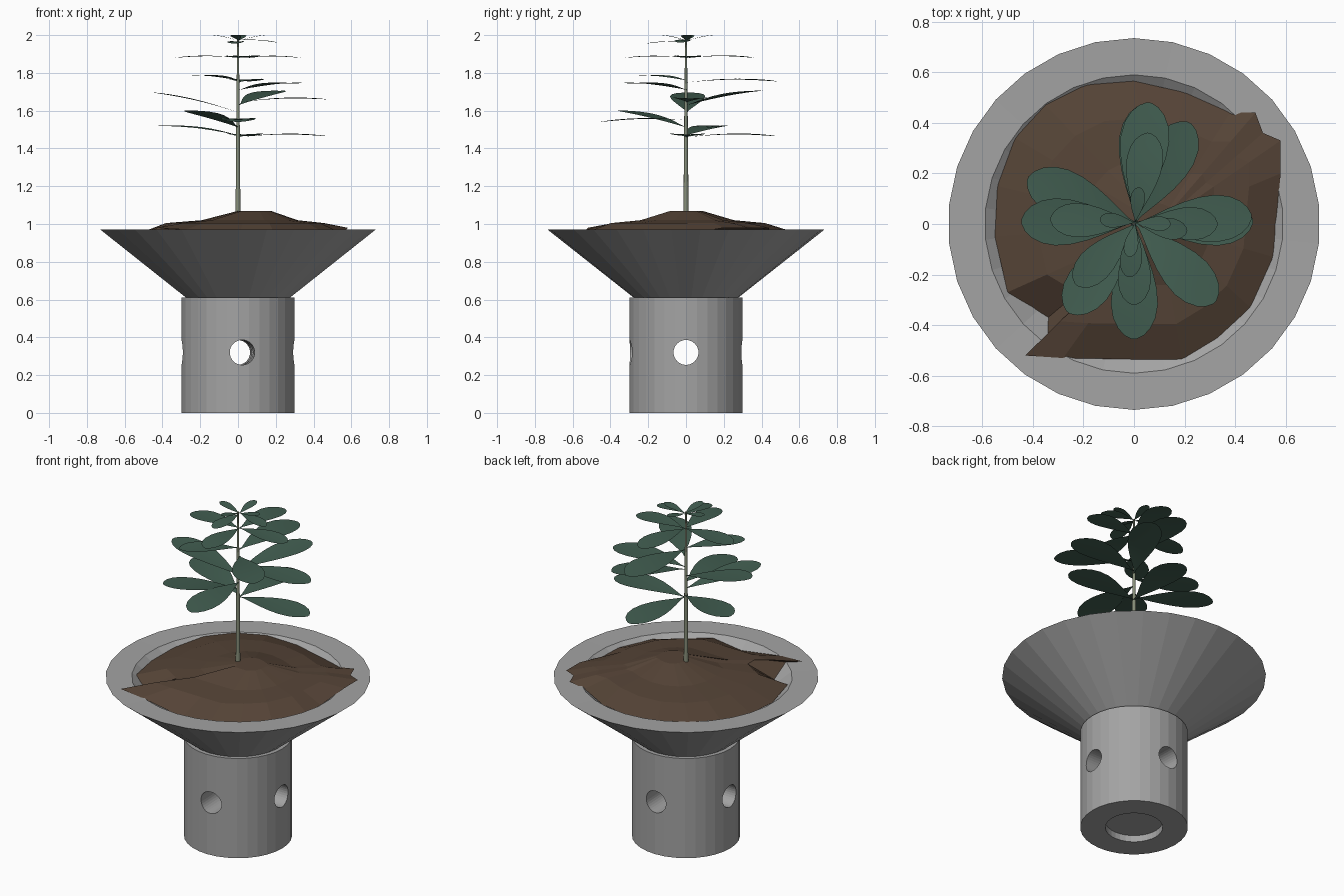
import bpy, bmesh, math
from mathutils import Vector, Matrix

if "Cube" in bpy.data.objects:
    bpy.data.objects.remove(bpy.data.objects["Cube"])


def material(name, rgb):
    m = bpy.data.materials.new(name)
    m.diffuse_color = (*rgb, 1)
    m.use_nodes = True
    m.node_tree.nodes["Principled BSDF"].inputs["Base Color"].default_value = m.diffuse_color
    return m


CONCRETE = material("grey concrete", (0.37, 0.37, 0.37))
SOIL = material("brown soil", (0.092, 0.058, 0.038))
STEM = material("stem green", (0.24, 0.27, 0.19))
LEAF = material("leaf green", (0.054, 0.112, 0.082))


def add_object(name, bm, mat, smooth=None):
    bmesh.ops.recalc_face_normals(bm, faces=bm.faces)
    mesh = bpy.data.meshes.new(name)
    bm.to_mesh(mesh)
    bm.free()
    mesh.materials.append(mat)
    ob = bpy.data.objects.new(name, mesh)
    bpy.context.collection.objects.link(ob)
    if smooth:
        bpy.ops.object.select_all(action='DESELECT')
        bpy.context.view_layer.objects.active = ob
        ob.select_set(True)
        bpy.ops.object.shade_smooth_by_angle(angle=math.radians(smooth))
    return ob


def lathe(name, profile, sides, mat, smooth=None):
    """Closed solid of revolution; both profile ends are capped."""
    bm = bmesh.new()
    rings = []
    for r, z in profile:
        rings.append([bm.verts.new((r * math.sin(2 * math.pi * i / sides),
                                    r * math.cos(2 * math.pi * i / sides), z))
                      for i in range(sides)])
    for a, b in zip(rings, rings[1:]):
        for i in range(sides):
            j = (i + 1) % sides
            bm.faces.new((a[i], a[j], b[j], b[i]))
    bm.faces.new(rings[0])
    bm.faces.new(rings[-1])
    return add_object(name, bm, mat, smooth)


# Pedestal: solid drum with a shallow recess underneath
pedestal = lathe("pedestal", [(0.16, 0.04), (0.16, 0), (0.30, 0), (0.30, 0.61)], 32, CONCRETE)

# Two crossing round holes through the pedestal
for k in range(2):
    bm = bmesh.new()
    yaw = math.radians(2.4 if k == 0 else 90)
    off = (0.01, 0, 0.32) if k == 0 else (0, 0, 0.32)
    bmesh.ops.create_cone(bm, cap_ends=True, segments=32, radius1=0.066, radius2=0.066, depth=1,
                          matrix=Matrix.Translation(off) @ Matrix.Rotation(yaw, 4, 'Z')
                          @ Matrix.Rotation(math.pi / 2, 4, 'X'))
    cutter = add_object("hole_cutter", bm, CONCRETE)
    mod = pedestal.modifiers.new("hole", 'BOOLEAN')
    mod.object, mod.operation, mod.solver = cutter, 'DIFFERENCE', 'EXACT'
    bpy.context.view_layer.objects.active = pedestal
    bpy.ops.object.modifier_apply(modifier=mod.name)
    bpy.data.objects.remove(cutter)

# Flared bowl with a broad flat rim
lathe("bowl", [(0.27, 0.605), (0.735, 0.972), (0.59, 0.97), (0.20, 0.67)], 30, CONCRETE)

# Soil: ragged low-poly mound spilling over the rim in two places
outline = [(0, .565), (.2, .52), (.38, .44), (.48, .44), (.51, .36), (.58, .33), (.58, .2),
           (.56, 0), (.55, -.13), (.46, -.33), (.33, -.45), (.19, -.535), (0, -.535),
           (-.28, -.53), (-.43, -.52), (-.34, -.48), (-.34, -.37), (-.4, -.33), (-.5, -.27),
           (-.55, -.05), (-.54, .15), (-.47, .34), (-.35, .47), (-.19, .55)]
bm = bmesh.new()
centre = Vector((0.1, 0, 0))
rings = []
for f, z in ((1, None), (0.74, 1.005), (0.45, 1.02), (0.15, 1.07)):
    ring = []
    for x, y in outline:
        r = math.hypot(x, y)
        p = centre.lerp(Vector((x, y, 0)), f)
        p.z = z or (0.98 if r > 0.605 else 0.97 - max(0, 0.59 - r) * 0.77)
        ring.append(bm.verts.new(p))
    rings.append(ring)
n = len(outline)
for a, b in zip(rings, rings[1:]):
    for i in range(n):
        j = (i + 1) % n
        bm.faces.new((a[i], a[j], b[j], b[i]))
bm.faces.new(rings[-1])
add_object("soil", bm, SOIL)

# Stem
lathe("stem", [(0.014, 1.0), (0.010, 1.5), (0.005, 1.98)], 10, STEM, 40)

# Leaves: paddle shape from the stem to a tip, gently arched
SHAPE = [(0, .008), (.06, .014), (.15, .05), (.28, .105), (.42, .155), (.56, .19), (.7, .202),
         (.82, .182), (.91, .138), (.97, .08), (1, .02)]


def leaf(name, base_z, tip):
    tip = Vector(tip)
    base = Vector((0.005, 0.005, base_z))
    length = (tip - base).length
    side = Vector((-(tip - base).y, (tip - base).x, 0)).normalized()
    bm = bmesh.new()
    rows = []
    for t, w in SHAPE:
        p = base.lerp(tip, t)
        p.z += 0.025 * length * math.sin(math.pi * t)
        lift = Vector((0, 0, 0.05 * w * length))
        rows.append([bm.verts.new(p + side * w * length * s + lift * abs(s)) for s in (-1, 0, 1)])
    for a, b in zip(rows, rows[1:]):
        for i in range(2):
            bm.faces.new((a[i], a[i + 1], b[i + 1], b[i]))
    bm.normal_update()
    add_object(name, bm, LEAF, 40)


LEAVES = [  # base height, tip position, lowest to highest
    (1.46, (.47, .01, 1.465)), (1.46, (.05, .475, 1.465)), (1.47, (-.42, .18, 1.52)),
    (1.55, (0, -.455, 1.54)), (1.51, (-.26, -.35, 1.60)), (1.59, (-.445, .01, 1.695)),
    (1.645, (.465, .03, 1.66)), (1.63, (.22, .40, 1.705)), (1.71, (.32, -.31, 1.745)),
    (1.75, (.06, .48, 1.755)), (1.76, (-.23, -.24, 1.785)),
    (1.88, (-.33, .02, 1.88)), (1.88, (.33, 0, 1.88)), (1.88, (0, -.32, 1.88)),
    (1.88, (.06, .36, 1.88)),
    (1.975, (.21, -.03, 1.96)), (1.965, (-.02, -.21, 1.955)),
    (1.97, (.02, .145, 2.0)), (1.97, (-.135, .02, 2.0)), (1.97, (.145, 0, 2.0)),
    (1.97, (-.02, -.13, 2.0))]
for k, (base_z, tip) in enumerate(LEAVES):
    leaf(f"leaf_{k + 1}", base_z, tip)
